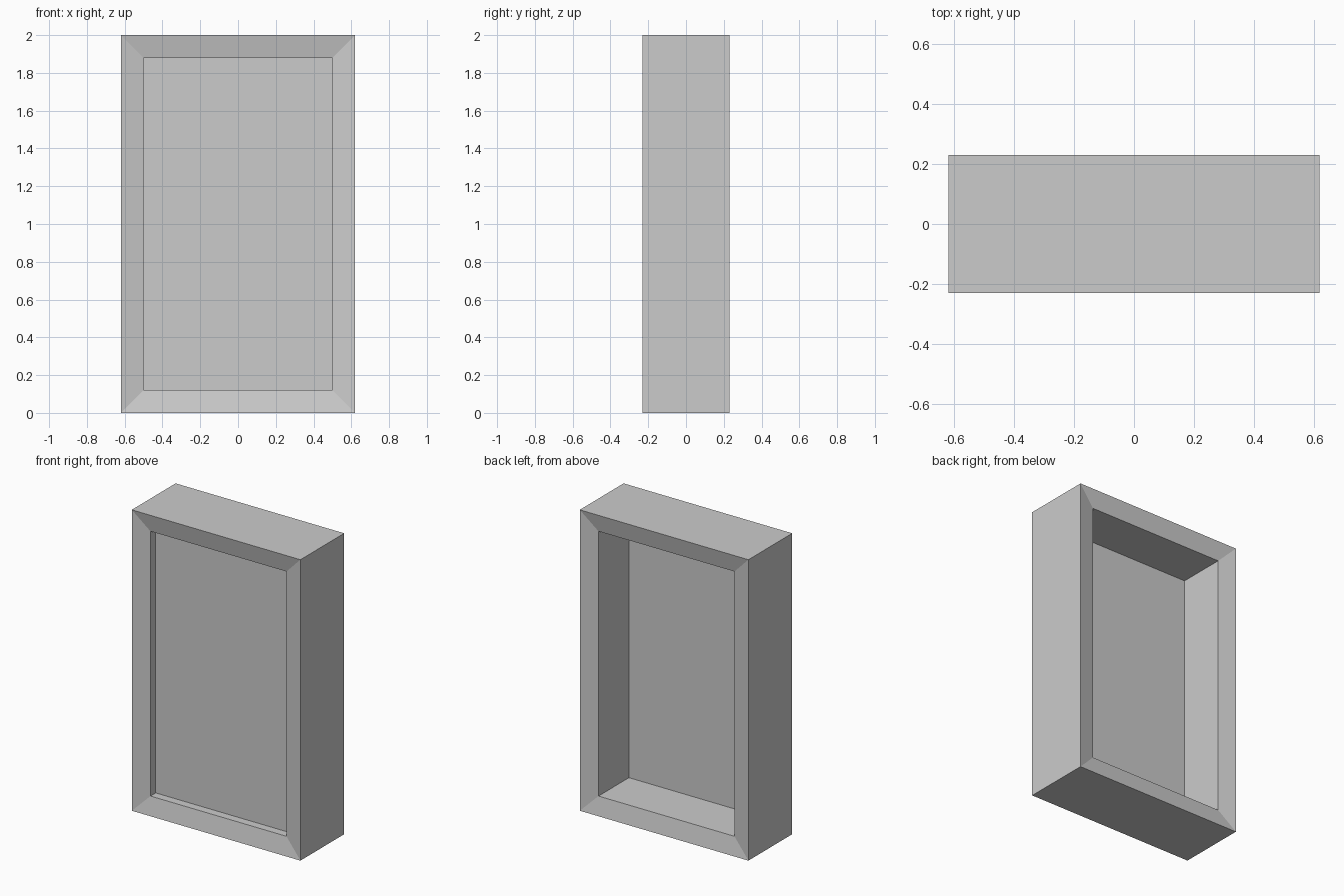
import bpy, bmesh

if "Cube" in bpy.data.objects:
    bpy.data.objects.remove(bpy.data.objects["Cube"])

W, H, D = 0.62, 2.0, 0.23      # half width, height, half depth
RIM, DIP = 0.12, 0.025         # rim width, slope depth of the rim faces


def finish(bm, name):
    bmesh.ops.recalc_face_normals(bm, faces=bm.faces)
    mesh = bpy.data.meshes.new(name)
    bm.to_mesh(mesh)
    bm.free()
    obj = bpy.data.objects.new(name, mesh)
    bpy.context.collection.objects.link(obj)
    return obj


def rect_loop(bm, inset, y):
    x = W - inset
    return [bm.verts.new(p) for p in
            ((-x, y, inset), (x, y, inset), (x, y, H - inset), (-x, y, H - inset))]


# Mitred frame: closed profile (inset, y) carried around the rectangle
bm = bmesh.new()
profile = [(0, -D), (RIM, -D + DIP), (RIM, D - DIP), (0, D)]
loops = [rect_loop(bm, i, y) for i, y in profile]
for k, a in enumerate(loops):
    b = loops[(k + 1) % len(loops)]
    for i in range(4):
        j = (i + 1) % 4
        bm.faces.new((a[i], a[j], b[j], b[i]))
finish(bm, "frame")

# Thin panel set just behind the front opening
bm = bmesh.new()
front, back = rect_loop(bm, RIM, -0.15), rect_loop(bm, RIM, -0.115)
bm.faces.new(front)
bm.faces.new(back)
for i in range(4):
    j = (i + 1) % 4
    bm.faces.new((front[i], front[j], back[j], back[i]))
finish(bm, "panel")
